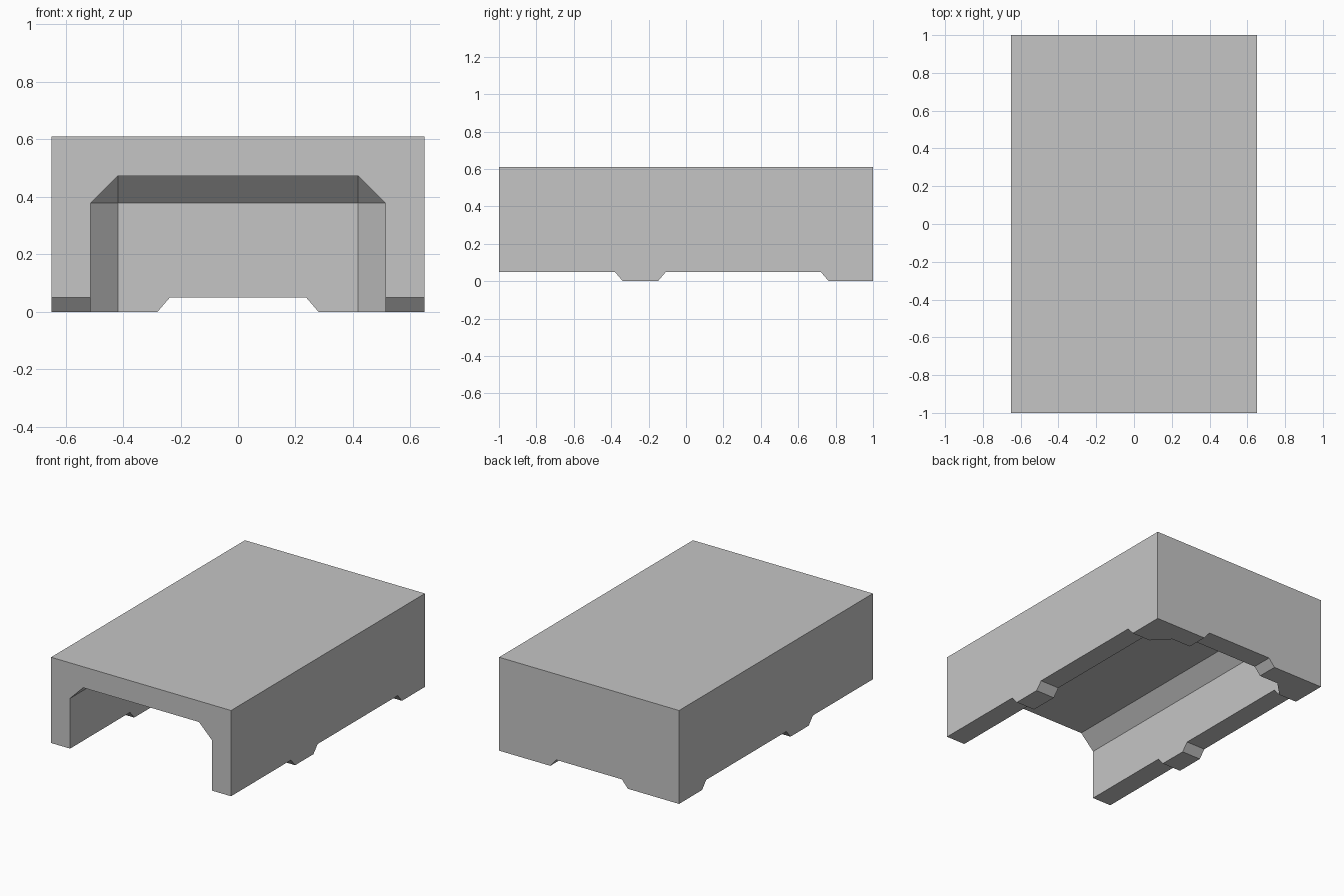
import bpy, bmesh
from mathutils import Vector

if "Cube" in bpy.data.objects:
    bpy.data.objects.remove(bpy.data.objects["Cube"], do_unlink=True)

HALF_W, HALF_L, HEIGHT = 0.65, 1.0, 0.61
WALL, CHAMFER, GAP, SLOPE = 0.137, 0.095, 0.05, 0.043

grey = bpy.data.materials.new("light grey")
grey.use_nodes = True
colour = (0.56, 0.56, 0.56, 1)
grey.diffuse_color = colour
grey.node_tree.nodes["Principled BSDF"].inputs["Base Color"].default_value = colour


def make_object(name, bm):
    bmesh.ops.recalc_face_normals(bm, faces=bm.faces)
    mesh = bpy.data.meshes.new(name)
    bm.to_mesh(mesh)
    bm.free()
    mesh.materials.append(grey)
    obj = bpy.data.objects.new(name, mesh)
    bpy.context.collection.objects.link(obj)
    return obj


def box(low, high):
    bm = bmesh.new()
    bmesh.ops.create_cube(bm, size=1)
    low, high = Vector(low), Vector(high)
    for v in bm.verts:
        v.co = (low + high) / 2 + v.co * (high - low)
    return bm


def gap_cutter(name, start, end, low, high, axis):
    """Sloped-end bar below the rim; start and end are measured at z = 0."""
    profile = [(start - SLOPE, -GAP), (end + SLOPE, -GAP), (end - SLOPE, GAP), (start + SLOPE, GAP)]
    bm = bmesh.new()
    rings = []
    for depth in (low, high):
        rings.append([bm.verts.new((depth, a, z) if axis == "y" else (a, depth, z))
                      for a, z in profile])
    bm.faces.new(rings[0])
    bm.faces.new(rings[1])
    for i in range(4):
        j = (i + 1) % 4
        bm.faces.new((rings[0][i], rings[0][j], rings[1][j], rings[1][i]))
    return make_object(name, bm)


# Outer block
cover = make_object("cover_shell", box((-HALF_W, -HALF_L, 0), (HALF_W, HALF_L, HEIGHT)))

# Cavity, open at the front and below, chamfered at the roof and back corners
inner_x, inner_y, roof = HALF_W - WALL, HALF_L - WALL, HEIGHT - WALL
bm = box((-inner_x, -HALF_L - 0.3, -0.3), (inner_x, inner_y, roof))


def is_inner_edge(edge):
    a, b = (v.co for v in edge.verts)
    mid = (a + b) / 2
    planes = (abs(mid.x) > inner_x - 0.01, mid.y > inner_y - 0.01, mid.z > roof - 0.01)
    return sum(planes) == 2


bmesh.ops.bevel(bm, geom=[e for e in bm.edges if is_inner_edge(e)], offset=CHAMFER,
                offset_type='OFFSET', segments=1, profile=0.5, affect='EDGES')
cutters = [make_object("cavity_cutter", bm)]

# Gaps between the feet along the sides, and one under the back wall
cutters.append(gap_cutter("front_gap_cutter", -1.4, -0.338, -1, 1, "y"))
cutters.append(gap_cutter("middle_gap_cutter", -0.15, 0.763, -1, 1, "y"))
cutters.append(gap_cutter("back_gap_cutter", -0.28, 0.28, 0.8, 1.2, "x"))

for cutter in cutters:
    cutter.hide_render = True
    mod = cover.modifiers.new(cutter.name, 'BOOLEAN')
    mod.operation = 'DIFFERENCE'
    mod.solver = 'EXACT'
    mod.object = cutter

# Bake the cuts and remove the cutters
depsgraph = bpy.context.evaluated_depsgraph_get()
mesh = bpy.data.meshes.new_from_object(cover.evaluated_get(depsgraph))
cover.modifiers.clear()
cover.data = mesh
mesh.materials.clear()
mesh.materials.append(grey)
for polygon in mesh.polygons:
    polygon.material_index = 0
for cutter in cutters:
    bpy.data.objects.remove(cutter, do_unlink=True)
